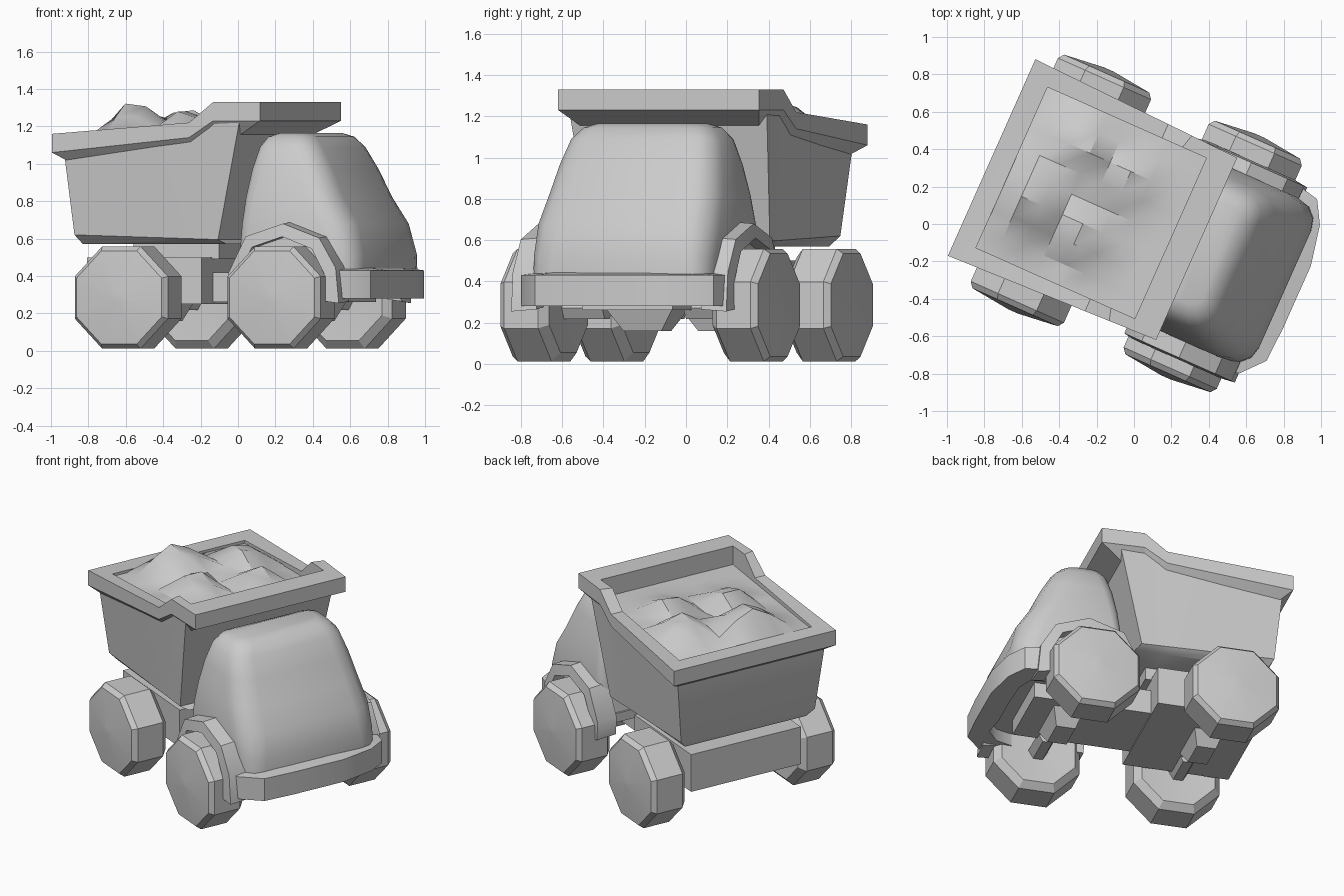
import bpy, bmesh, math
from mathutils import Vector

if "Cube" in bpy.data.objects:
    bpy.data.objects.remove(bpy.data.objects["Cube"])

YAW = math.radians(-24)      # truck drives towards +x, turned slightly to the front
grey = bpy.data.materials.new("light_grey")
grey.diffuse_color = (0.6, 0.6, 0.6, 1)
grey.use_nodes = True
grey.node_tree.nodes["Principled BSDF"].inputs["Base Color"].default_value = grey.diffuse_color


def finish(name, bm, angle=35):
    """Turn a bmesh in truck space (x forward, y left) into a rotated object."""
    bmesh.ops.recalc_face_normals(bm, faces=bm.faces)
    me = bpy.data.meshes.new(name)
    bm.to_mesh(me)
    bm.free()
    me.materials.append(grey)
    me.shade_smooth()
    me.set_sharp_from_angle(angle=math.radians(angle))
    ob = bpy.data.objects.new(name, me)
    ob.rotation_euler.z = YAW
    bpy.context.collection.objects.link(ob)
    return ob


def loft(name, rings, cap=(True, True), loop=False, angle=35):
    """Skin a list of equal-length rings of points."""
    bm = bmesh.new()
    vs = [[bm.verts.new(p) for p in r] for r in rings]
    pairs = list(zip(vs, vs[1:])) + ([(vs[-1], vs[0])] if loop else [])
    for a, b in pairs:
        for i in range(len(a)):
            j = (i + 1) % len(a)
            bm.faces.new((a[i], a[j], b[j], b[i]))
    if not loop:
        if cap[0]:
            bm.faces.new(vs[0])
        if cap[1]:
            bm.faces.new(vs[-1])
    return finish(name, bm, angle)


def rect(u0, u1, v0, v1, z):
    return [(u0, v0, z), (u1, v0, z), (u1, v1, z), (u0, v1, z)]


def box(name, u0, u1, v0, v1, z0, z1):
    return loft(name, [rect(u0, u1, v0, v1, z0), rect(u0, u1, v0, v1, z1)])


def rounded(u0, u1, v0, v1, z, r_back, r_front):
    """Rectangle with rounded corners, four points per corner."""
    pts = []
    for cu, cv, r, a0 in ((u1 - r_front, v1 - r_front, r_front, 0), (u0 + r_back, v1 - r_back, r_back, 90),
                          (u0 + r_back, v0 + r_back, r_back, 180), (u1 - r_front, v0 + r_front, r_front, 270)):
        for k in range(4):
            a = math.radians(a0 + 30 * k)
            pts.append((cu + r * math.cos(a), cv + r * math.sin(a), z))
    return pts


# stations along the bed side: u outer, u inner, u wall top, u wall bottom, rim top, rim bottom
STATIONS = [(-0.84, -0.72, -0.79, -0.75, 1.16, 1.06), (-0.05, -0.05, -0.05, -0.10, 1.22, 1.14),
            (0.09, 0.07, 0.08, -0.03, 1.33, 1.23), (0.36, 0.21, 0.24, 0.09, 1.33, 1.23)]
loop_st = [(s, -1) for s in STATIONS] + [(s, 1) for s in reversed(STATIONS)]

# stepped rim around the bed
rim = []
for (uo, ui, uw, ub, zt, zb), s in loop_st:
    outer = 0.015 + s * (0.575 - 0.035 * (uo + 0.84))
    inner = 0.01 + s * 0.47
    rim.append([(uo, outer, zb), (uo, outer, zt), (ui, inner, zt), (ui, inner, zb - 0.08)])
loft("bed_rim", rim, loop=True, angle=25)

# tapered dump bed
bottom = [(ub + 0.03, 0.01 + s * 0.43, 0.57) for (uo, ui, uw, ub, zt, zb), s in loop_st]
lower = [(ub, 0.01 + s * 0.475, 0.62 - 0.03 * (ub + 0.75)) for (uo, ui, uw, ub, zt, zb), s in loop_st]
upper = [(uw, 0.01 + s * 0.525, zb + 0.01) for (uo, ui, uw, ub, zt, zb), s in loop_st]
loft("dump_bed", [bottom, lower, upper], cap=(True, False))

# heaped load with a few faceted peaks
PEAKS = [(-0.56, -0.10, 1.36, 0.75), (-0.22, -0.17, 1.34, 0.9), (-0.42, 0.28, 1.33, 0.75),
         (-0.12, 0.20, 1.32, 0.8)]
bm = bmesh.new()
N = 9
grid = []
for i in range(N):
    row = []
    for j in range(N):
        u = -0.73 + 0.96 * i / (N - 1)
        v = -0.47 + 0.96 * j / (N - 1)
        z = 1.14 + 0.07 * (u + 0.73)
        if 0 < i < N - 1 and 0 < j < N - 1:
            z = max([z] + [h - k * math.hypot(u - a, v - b) for a, b, h, k in PEAKS])
        row.append(bm.verts.new((u, v, z)))
    grid.append(row)
for i in range(N - 1):
    for j in range(N - 1):
        bm.faces.new((grid[i][j], grid[i + 1][j], grid[i + 1][j + 1], grid[i][j + 1]))
finish("load", bm, 30)

# rounded cab: z, back, front, half width, back radius, front radius
CAB = [(0.40, 0.19, 0.88, 0.47, 0.05, 0.12), (0.52, 0.20, 0.88, 0.475, 0.05, 0.14),
       (0.68, 0.21, 0.84, 0.475, 0.06, 0.16), (0.82, 0.22, 0.75, 0.455, 0.07, 0.15),
       (0.97, 0.24, 0.68, 0.425, 0.08, 0.14), (1.09, 0.27, 0.61, 0.39, 0.08, 0.12),
       (1.145, 0.30, 0.56, 0.34, 0.07, 0.10), (1.165, 0.35, 0.50, 0.28, 0.05, 0.06)]
loft("cab", [rounded(u0, u1, 0.01 - w, 0.01 + w, z, rb, rf) for z, u0, u1, w, rb, rf in CAB], angle=60)

# wrap-around bumper with chamfered corners
path = [(0.70, 0.55), (0.84, 0.52), (0.91, 0.40), (0.955, 0.18)]
half = path + [(0.955, -0.18), (0.945, -0.38), (0.84, -0.50), (0.70, -0.55)]
bumper = []
for u, v in half:
    d = (Vector((0.55, 0.0)) - Vector((u, v))).normalized() * 0.15
    bumper.append([(u, v, 0.28), (u, v, 0.43), (u + d.x, v + d.y, 0.45), (u + d.x, v + d.y, 0.28)])
loft("bumper", bumper)

# wheels, axles and front arches
WHEELS = {"front_right": (0.49, -1, 0.655), "front_left": (0.42, 1, 0.68),
          "rear_right": (-0.40, -1, 0.665), "rear_left": (-0.46, 1, 0.675)}
for name, (cu, s, vo) in WHEELS.items():
    rings = []
    for r, v in ((0.12, vo - 0.24), (0.25, vo - 0.25), (0.295, vo - 0.21), (0.295, vo - 0.03),
                 (0.27, vo), (0.03, vo + 0.025)):
        rings.append([(cu + r * math.cos(math.pi * (k + .5) / 4), s * v,
                       0.285 + r * math.sin(math.pi * (k + .5) / 4)) for k in range(8)])
    loft(name + "_wheel", rings, angle=30)
    loft(name + "_axle", [[(cu + 0.06 * math.cos(math.pi * k / 3), v, 0.27 + 0.06 * math.sin(math.pi * k / 3))
                           for k in range(6)] for v in (s * 0.2, s * 0.46)])
    if name.startswith("front"):
        arch = []
        for a, ro, ri in ((-8, 0.33, 0.25), (25, 0.34, 0.27), (55, 0.37, 0.30), (90, 0.38, 0.31),
                          (125, 0.38, 0.31), (160, 0.34, 0.28), (180, 0.31, 0.26)):
            c, n = math.cos(math.radians(a)), math.sin(math.radians(a))
            u0 = cu + 0.02
            arch.append([(u0 + ro * c, s * 0.42, 0.31 + ro * n), (u0 + ro * c, s * 0.555, 0.30 + ro * n),
                         (u0 + ri * c, s * 0.565, 0.30 + ri * n), (u0 + ri * c, s * 0.42, 0.31 + ri * n)])
        loft(name + "_arch", arch)

# chassis, bed support and underside
box("rear_chassis", -0.71, -0.04, -0.39, 0.39, 0.25, 0.50)
box("centre_beam", -0.06, 0.70, -0.24, 0.24, 0.26, 0.42)
box("bed_support", -0.50, 0.0, -0.25, 0.25, 0.49, 0.60)
box("cab_floor", 0.18, 0.82, -0.40, 0.40, 0.36, 0.42)
for name, u in (("front", 0.46), ("rear", -0.43)):
    loft(name + "_differential", [rect(u - 0.06, u + 0.06, -0.1, 0.1, 0.16),
                                  rect(u - 0.11, u + 0.11, -0.2, 0.2, 0.30)])
